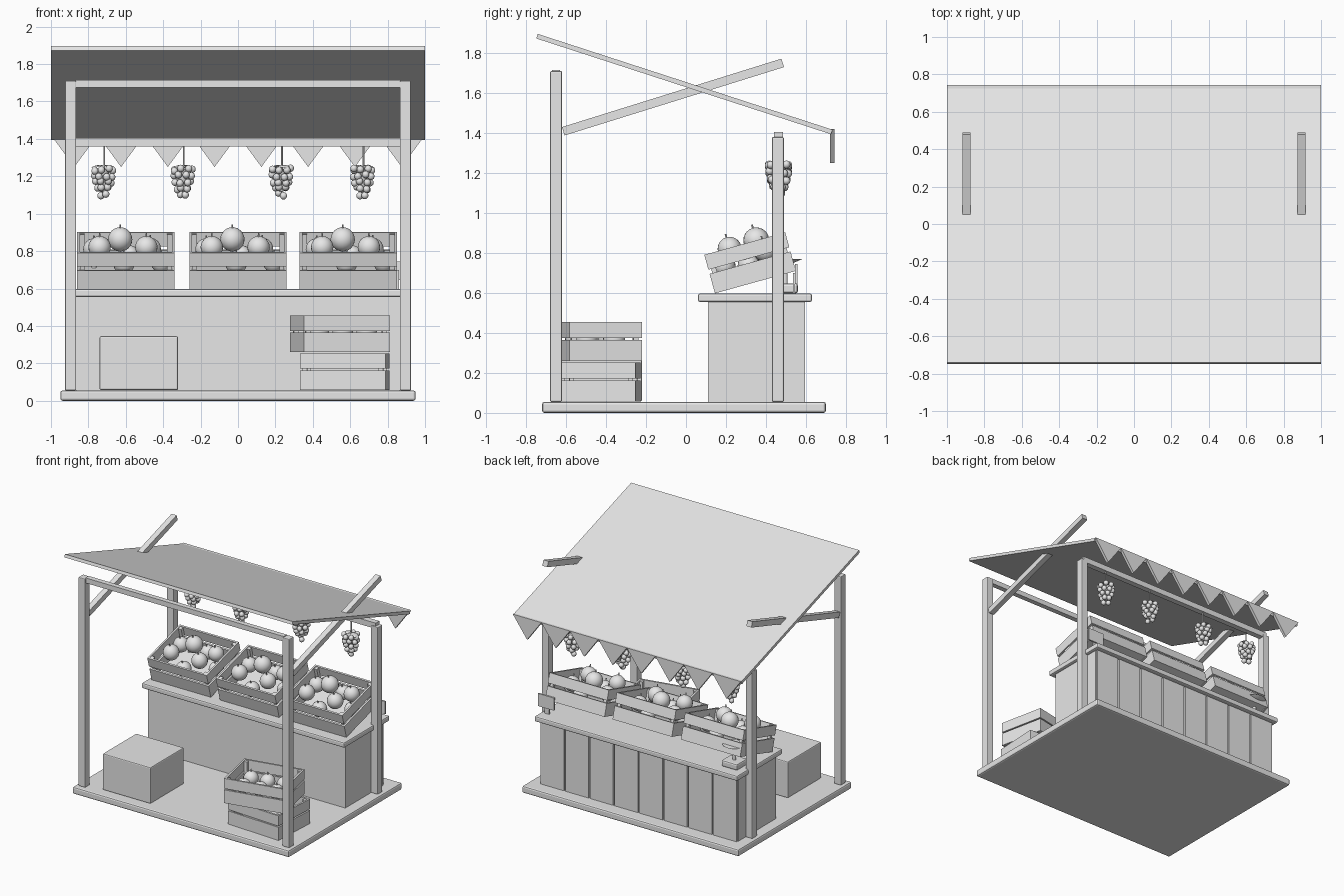
import bpy, bmesh, math, random
from mathutils import Matrix, Vector

random.seed(4)
if "Cube" in bpy.data.objects:
    bpy.data.objects.remove(bpy.data.objects["Cube"])

grey = bpy.data.materials.new("light grey")
grey.use_nodes = True
grey.diffuse_color = (0.8, 0.8, 0.8, 1)
grey.node_tree.nodes["Principled BSDF"].inputs["Base Color"].default_value = (0.8, 0.8, 0.8, 1)


def T(x, y, z):
    return Matrix.Translation((x, y, z))


def R(deg, axis):
    return Matrix.Rotation(math.radians(deg), 4, axis)


def add_box(bm, lo, hi, m=Matrix()):
    lo, hi = Vector(lo), Vector(hi)
    s = Matrix.Diagonal((*(hi - lo), 1))
    bmesh.ops.create_cube(bm, size=1, matrix=m @ Matrix.Translation((lo + hi) / 2) @ s)


def add_ball(bm, pos, r, m=Matrix(), seg=20):
    bmesh.ops.create_uvsphere(bm, u_segments=seg, v_segments=seg // 2 + 2, radius=r, matrix=m @ T(*pos))


def add_cone(bm, pos, r1, r2, h, m=Matrix(), seg=12):
    bmesh.ops.create_cone(bm, cap_ends=True, segments=seg, radius1=r1, radius2=r2, depth=h, matrix=m @ T(*pos))


def finish(name, bm, bevel=0.0, smooth=False):
    mesh = bpy.data.meshes.new(name)
    bm.to_mesh(mesh)
    bm.free()
    mesh.materials.append(grey)
    ob = bpy.data.objects.new(name, mesh)
    bpy.context.collection.objects.link(ob)
    if bevel:
        mod = ob.modifiers.new("soft edges", "BEVEL")
        mod.width, mod.segments = bevel, 2
    if smooth:
        bpy.ops.object.select_all(action="DESELECT")
        ob.select_set(True)
        bpy.context.view_layer.objects.active = ob
        bpy.ops.object.shade_smooth_by_angle(angle=math.radians(40))
    return ob


def box(name, lo, hi, bevel=0.0, m=Matrix()):
    bm = bmesh.new()
    add_box(bm, lo, hi, m)
    return finish(name, bm, bevel)


# Floor, posts, beams and braces
box("floor", (-0.95, -0.72, 0), (0.95, 0.7, 0.055), 0.012)
for side, s in (("right", -1), ("left", 1)):
    x = 0.895 * s
    box(f"front_post_{side}", (x - 0.03, -0.68, 0.055), (x + 0.03, -0.62, 1.71), 0.006)
    box(f"back_post_{side}", (x - 0.03, 0.43, 0.055), (x + 0.03, 0.49, 1.38), 0.006)
    box(f"brace_{side}", (-0.022, -0.575, -0.022), (0.022, 0.575, 0.022), 0,
        T(x, -0.065, 1.58) @ R(17.3, "X"))
box("front_beam", (-0.87, -0.67, 1.675), (0.87, -0.63, 1.715))
box("back_beam", (-0.9, 0.44, 1.36), (0.9, 0.485, 1.405))

# Sloping roof and the row of pennants on its low edge
box("roof", (-1, -0.775, -0.012), (1, 0.775, 0.012), 0, T(0, -0.008, 1.645) @ R(-18, "X"))
bm = bmesh.new()
for i in range(8):
    x = -0.875 + 0.25 * i
    tri = [bm.verts.new((x + dx, 0.72, z)) for dx, z in ((-0.125, 1.42), (0, 1.25), (0.125, 1.42))]
    ext = bmesh.ops.extrude_face_region(bm, geom=[bm.faces.new(tri)])
    bmesh.ops.translate(bm, vec=(0, 0.022, 0), verts=[v for v in ext["geom"] if isinstance(v, bmesh.types.BMVert)])
bmesh.ops.recalc_face_normals(bm, faces=bm.faces)
finish("pennants", bm)

# Counter with a planked back
box("counter_body", (-0.865, 0.11, 0.055), (0.865, 0.58, 0.56))
box("counter_top", (-0.89, 0.06, 0.555), (0.89, 0.63, 0.597), 0.01)
bm = bmesh.new()
for i in range(8):
    x = -0.865 + 0.21625 * i
    add_box(bm, (x + 0.006, 0.575, 0.055), (x + 0.21, 0.595, 0.555))
finish("counter_planks", bm)


def crate(name, m, w, d, h, gap):
    """Slatted crate: centred in x, y from 0 to d, floor at z 0."""
    bm, t, mid = bmesh.new(), 0.014, h * 0.56
    for z0, z1 in ((0, mid - gap / 2), (mid + gap / 2, h)):
        for y in (0, d - t):
            add_box(bm, (-w / 2, y, z0), (w / 2, y + t, z1), m)
        for x in (-w / 2, w / 2 - t):
            add_box(bm, (x, t, z0), (x + t, d - t, z1), m)
    for sx in (-1, 1):
        for y in (t, d - t - 0.025):
            x = sx * (w / 2 - t - 0.0125)
            add_box(bm, (x - 0.0125, y, 0.005), (x + 0.0125, y + 0.025, h - 0.005), m)
    add_box(bm, (-w / 2 + t, t, 0.005), (w / 2 - t, d - t, 0.018), m)
    finish(name, bm)


def fruit(name, m, spots):
    bm = bmesh.new()
    for x, y, z, r in spots:
        add_ball(bm, (x, y, z), r, m)
        add_cone(bm, (x, y, z + r + 0.006), 0.005, 0.004, 0.022, m, 8)
    finish(name, bm, smooth=True)


# Tilted display crates full of round fruit
display = [(-0.14, 0.13, 0.195, 0.06), (0.11, 0.13, 0.195, 0.06), (-0.03, 0.27, 0.2, 0.065),
           (-0.01, 0.08, 0.12, 0.058), (-0.17, 0.29, 0.14, 0.058), (0.13, 0.3, 0.14, 0.058),
           (0.19, 0.2, 0.09, 0.055), (0.02, 0.34, 0.09, 0.055)]
for side, x in (("right", -0.6), ("middle", 0), ("left", 0.59)):
    m = T(x, 0.145, 0.598) @ R(15.5, "X")
    crate(f"display_crate_{side}", m, 0.52, 0.42, 0.2, 0.022)
    fruit(f"display_fruit_{side}", m, display)

# Stacked crates and closed box on the floor
crate("lower_crate", T(0.57, -0.42, 0.057) @ R(-3, "Z") @ T(0, -0.19, 0), 0.46, 0.37, 0.195, 0.01)
m = T(0.545, -0.45, 0.26) @ R(11.8, "Z") @ T(0, -0.185, 0)
crate("upper_crate", m, 0.47, 0.37, 0.195, 0.01)
fruit("upper_crate_fruit", m, [(x, y, 0.11, 0.055) for x in (-0.13, 0, 0.13) for y in (0.11, 0.25)])
box("storage_box", (-0.74, -0.64, 0.057), (-0.32, -0.22, 0.345), 0.008)

# Hanging bunches of grapes on strings
for n, x in enumerate((-0.72, -0.295, 0.23, 0.665)):
    bm = bmesh.new()
    for level, (count, r) in enumerate(((7, 0.05), (7, 0.048), (6, 0.042), (5, 0.03), (2, 0.018))):
        for k in range(count):
            a = 2 * math.tau * k / (2 * count) + level * 0.6
            z = 1.235 - 0.033 * level + random.uniform(-0.008, 0.008)
            add_ball(bm, (x + r * math.cos(a), 0.463 + r * math.sin(a), z), 0.02, seg=10)
    add_cone(bm, (x, 0.463, 1.18), 0.012, 0.035, 0.12)
    finish(f"grapes_{n + 1}", bm, smooth=True)
    bm = bmesh.new()
    add_cone(bm, (x + 0.005, 0.463, 1.3), 0.005, 0.005, 0.13, seg=8)
    for a in (20, 200):
        tilt = T(x, 0.463, 1.262) @ R(a + 50 * n, "Z") @ R(12, "Y")
        add_cone(bm, (0, 0, 0), 0.034, 0.02, 0.007, tilt @ T(0.035, 0, 0), 6)
    finish(f"grape_stem_{n + 1}", bm)

# Weighing scale and price board at the ends of the counter
box("scale_base", (-0.84, 0.43, 0.598), (-0.7, 0.56, 0.648), 0.012)
bm = bmesh.new()
add_cone(bm, (-0.77, 0.495, 0.695), 0.014, 0.014, 0.1)
add_cone(bm, (-0.77, 0.495, 0.76), 0.045, 0.085, 0.018, seg=24)
finish("scale_pan", bm, smooth=True)
box("price_board", (0.77, 0.545, 0.645), (0.91, 0.557, 0.745))
box("price_board_foot", (0.82, 0.535, 0.597), (0.86, 0.545, 0.7))
